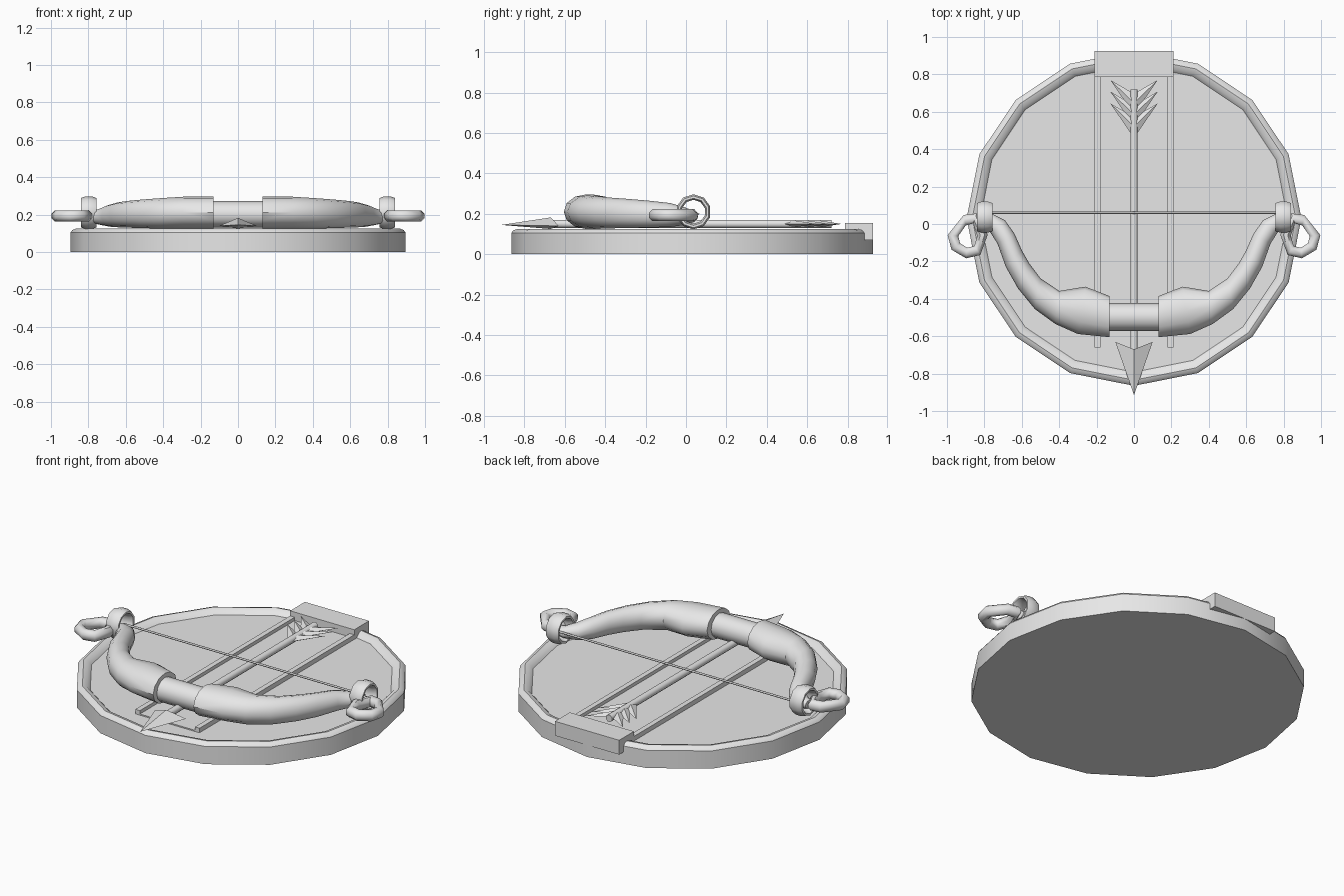
import bpy, bmesh, math
from mathutils import Vector

cube = bpy.data.objects.get("Cube")
if cube:
    bpy.data.objects.remove(cube, do_unlink=True)

grey = bpy.data.materials.new("plain grey")
grey.use_nodes = True
grey.diffuse_color = (0.8, 0.8, 0.8, 1)
grey.node_tree.nodes["Principled BSDF"].inputs["Base Color"].default_value = (0.8, 0.8, 0.8, 1)


def finish(name, bm, smooth=None):
    bmesh.ops.recalc_face_normals(bm, faces=bm.faces)
    me = bpy.data.meshes.new(name)
    bm.to_mesh(me)
    bm.free()
    me.materials.append(grey)
    ob = bpy.data.objects.new(name, me)
    bpy.context.collection.objects.link(ob)
    if smooth:
        bpy.ops.object.select_all(action='DESELECT')
        ob.select_set(True)
        bpy.context.view_layer.objects.active = ob
        bpy.ops.object.shade_smooth_by_angle(angle=math.radians(smooth))
    return ob


def box(name, x0, x1, y0, y1, z0, z1):
    bm = bmesh.new()
    bmesh.ops.create_cube(bm, size=1)
    for v in bm.verts:
        v.co = ((x0 + x1) / 2 + v.co.x * (x1 - x0),
                (y0 + y1) / 2 + v.co.y * (y1 - y0),
                (z0 + z1) / 2 + v.co.z * (z1 - z0))
    return finish(name, bm)


def loft(name, rings, closed=False, smooth=None):
    """Skin a list of equal-length point rings; cap the ends unless closed."""
    bm = bmesh.new()
    vs = [[bm.verts.new(p) for p in r] for r in rings]
    n = len(vs[0])
    for i in range(len(vs) if closed else len(vs) - 1):
        a, b = vs[i], vs[(i + 1) % len(vs)]
        for j in range(n):
            k = (j + 1) % n
            bm.faces.new((a[j], a[k], b[k], b[j]))
    if not closed:
        bm.faces.new(vs[0])
        bm.faces.new(vs[-1])
    return finish(name, bm, smooth)


def ellipse(n, phase=0.0):
    return [(math.cos(2 * math.pi * i / n + phase), math.sin(2 * math.pi * i / n + phase))
            for i in range(n)]


# Round base with a rounded raised rim
profile = [(0.895, 0), (0.895, 0.105), (0.885, 0.118), (0.865, 0.125),
           (0.84, 0.118), (0.822, 0.098)]
loft("round_base", [[(r * c, 0.03 + r * s, z) for c, s in ellipse(16)] for r, z in profile],
     smooth=35)

# Arrow channel and the stop block at its back
box("channel_floor", -0.19, 0.19, -0.66, 0.80, 0.09, 0.105)
for side, s in (("left", 1), ("right", -1)):
    box(side + "_rail", min(s * 0.18, s * 0.21), max(s * 0.18, s * 0.21), -0.66, 0.80, 0.09, 0.125)
box("stop_block", -0.21, 0.21, 0.787, 0.925, 0.07, 0.155)

# Arrow shaft
loft("arrow_shaft", [[(0.021 * c, y, 0.15 + 0.021 * s) for c, s in ellipse(8, math.pi / 8)]
                     for y in (-0.68, 0.72)], smooth=50)

# Barbed arrowhead: tip, barbs, and ridges above and below
bm = bmesh.new()
tip, left, right, top, low = [bm.verts.new(p) for p in (
    (0, -0.915, 0.145), (0.1, -0.63, 0.14), (-0.1, -0.63, 0.14),
    (0, -0.67, 0.182), (0, -0.67, 0.125))]
for f in ((tip, left, top), (tip, top, right), (tip, low, left), (tip, right, low),
          (left, low, top), (right, top, low)):
    bm.faces.new(f)
finish("arrowhead", bm)

# Fletching: three swept barbs on each side
bm = bmesh.new()
for s in (1, -1):
    for t in (0.77, 0.708, 0.645):
        x = s * 0.014
        base = [bm.verts.new(p) for p in ((x, t - 0.065, 0.15), (x, t - 0.11, 0.167),
                                          (x, t - 0.165, 0.15), (x, t - 0.11, 0.133))]
        point = bm.verts.new((s * 0.127, t, 0.15))
        bm.faces.new(base)
        for i in range(4):
            bm.faces.new((base[i], base[(i + 1) % 4], point))
finish("arrow_fletching", bm)

# Bow grip
loft("bow_grip", [[(x, -0.497 + 0.074 * c, 0.202 + 0.07 * s) for c, s in ellipse(12)]
                  for x in (-0.15, 0.15)], smooth=40)

# Bow limb sections: inner x, y, outer x, y, bottom z, top z
sections = [
    (0.132, -0.385, 0.132, -0.605, 0.125, 0.296),
    (0.26, -0.335, 0.30, -0.588, 0.125, 0.296),
    (0.40, -0.358, 0.42, -0.535, 0.125, 0.288),
    (0.50, -0.29, 0.53, -0.455, 0.128, 0.280),
    (0.56, -0.21, 0.62, -0.345, 0.13, 0.273),
    (0.60, -0.14, 0.685, -0.23, 0.132, 0.265),
    (0.64, -0.05, 0.73, -0.105, 0.135, 0.253),
    (0.69, 0.02, 0.765, -0.05, 0.143, 0.235),
    (0.77, 0.06, 0.795, -0.02, 0.155, 0.218),
    (0.82, 0.055, 0.825, -0.01, 0.165, 0.212),
]
# Flat link path threaded through the tip ring
link = [(0.85, 0.03), (0.905, 0.02), (0.968, -0.062), (0.953, -0.12),
        (0.895, -0.155), (0.838, -0.142), (0.81, -0.06)]
link_mid = sum((Vector(p) for p in link), Vector((0, 0))) / len(link)

for side, s in (("left", 1), ("right", -1)):
    rings = []
    for xi, yi, xo, yo, z0, z1 in sections:
        rings.append([(s * ((xi + xo) / 2 + c * (xo - xi) / 2),
                       (yi + yo) / 2 + c * (yo - yi) / 2,
                       (z0 + z1) / 2 + h * (z1 - z0) / 2) for c, h in ellipse(12)])
    loft(side + "_bow_limb", rings, smooth=40)

    # Upright tip ring, wide band with an oval section
    rings = []
    for c, h in ellipse(10, math.pi / 10):
        rings.append([(s * (0.798 + 0.044 * a), 0.037 + (0.073 + 0.015 * b) * c,
                       0.21 + (0.073 + 0.015 * b) * h) for a, b in ellipse(8, math.pi / 8)])
    loft(side + "_tip_ring", rings, closed=True, smooth=50)

    # Hanging link lying flat
    rings = []
    for p in link:
        out = (Vector(p) - link_mid).normalized()
        rings.append([(s * (p[0] + out.x * 0.031 * a), p[1] + out.y * 0.031 * a,
                       0.193 + 0.032 * b) for a, b in ellipse(8, math.pi / 8)])
    loft(side + "_end_link", rings, closed=True, smooth=50)

# Bowstring
loft("bowstring", [[(x, 0.06 + 0.006 * c, 0.2 + 0.006 * h) for c, h in ellipse(6)]
                   for x in (-0.79, 0.79)], smooth=65)
